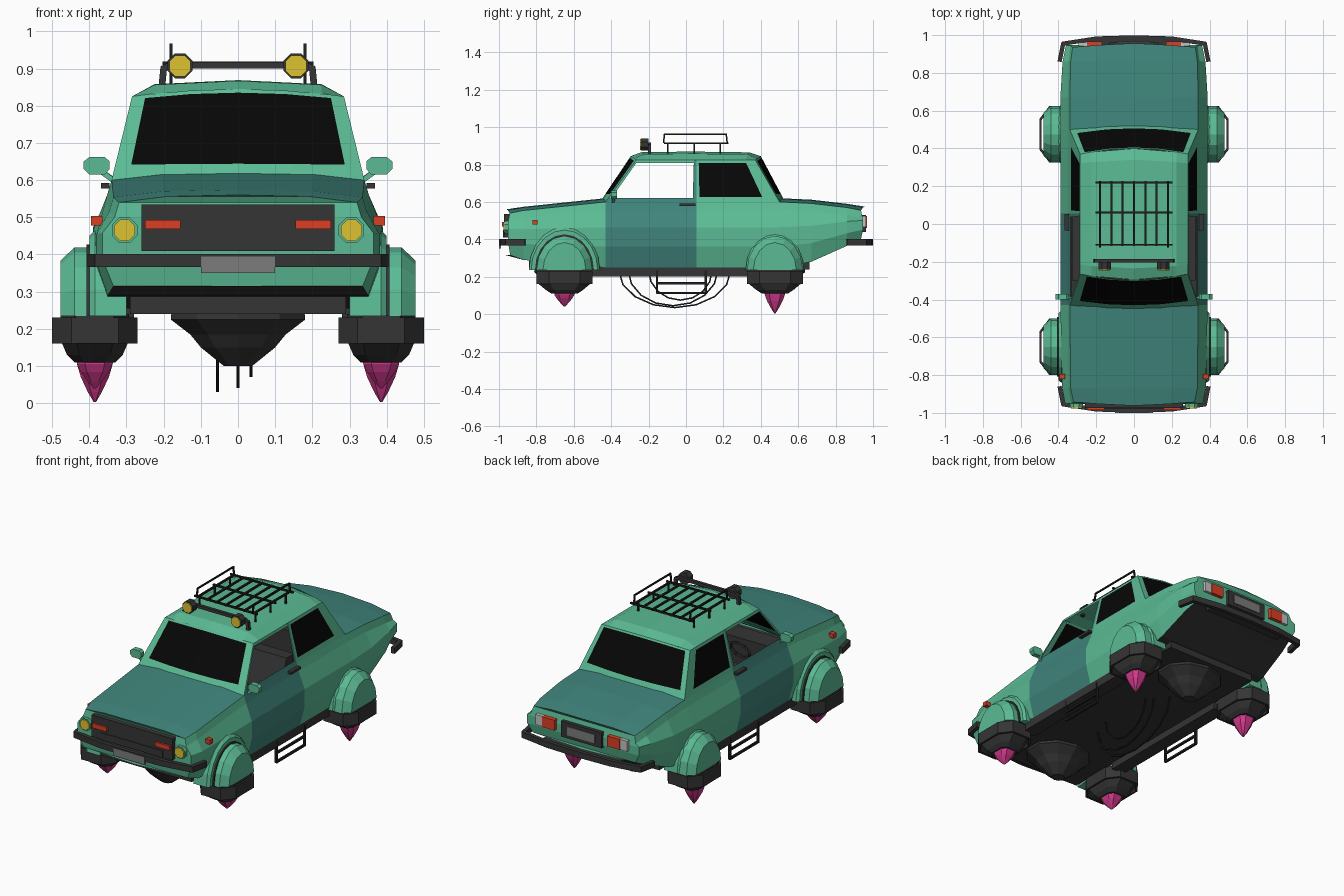
import bpy, bmesh, math
from mathutils import Vector

if "Cube" in bpy.data.objects:
    bpy.data.objects.remove(bpy.data.objects["Cube"])

def mat(name, r, g, b):
    m = bpy.data.materials.new(name)
    m.diffuse_color = (r, g, b, 1)
    m.use_nodes = True
    m.node_tree.nodes["Principled BSDF"].inputs["Base Color"].default_value = m.diffuse_color
    return m

GREEN = mat("body green", .105, .50, .30)
TEAL = mat("panel teal", .05, .235, .20)
DARK = mat("dark grey", .035, .035, .035)
BLACK = mat("wire black", .013, .013, .013)
GLASS = mat("black glass", .002, .002, .002)
PINK = mat("flame pink", .68, .045, .28)
YELLOW = mat("lamp yellow", .72, .55, .03)
RED = mat("lamp red", .72, .05, .018)
GREY = mat("plate grey", .20, .20, .20)
WHITE = mat("lamp white", .55, .55, .55)

def obj(name, verts, faces, mats, idx=None):
    me = bpy.data.meshes.new(name)
    me.from_pydata([tuple(v) for v in verts], [], faces)
    for m in mats:
        me.materials.append(m)
    if idx:
        me.polygons.foreach_set("material_index", idx)
    bm = bmesh.new()
    bm.from_mesh(me)
    bmesh.ops.recalc_face_normals(bm, faces=bm.faces)
    bm.to_mesh(me)
    bm.free()
    ob = bpy.data.objects.new(name, me)
    bpy.context.collection.objects.link(ob)
    return ob

def loft(name, rings, m):
    n = len(rings[0])
    faces = [(k*n+i, k*n+(i+1) % n, (k+1)*n+(i+1) % n, (k+1)*n+i)
             for k in range(len(rings)-1) for i in range(n)]
    faces += [tuple(range(n)), tuple(range((len(rings)-1)*n, len(rings)*n))]
    return obj(name, [p for r in rings for p in r], faces, [m])

def box(name, x0, x1, y0, y1, z0, z1, m):
    return loft(name, [[(x0, y0, z), (x1, y0, z), (x1, y1, z), (x0, y1, z)] for z in (z0, z1)], m)

def bars(name, paths, m, w, h=None):
    """Square bars along polylines: w sideways half size, h upright half size."""
    h = h or w
    V, F = [], []
    for path in paths:
        for a, b in zip(path, path[1:]):
            a, b = Vector(a), Vector(b)
            d = (b-a).normalized()
            up = Vector((0, 0, 1)) if abs(d.z) < .9 else Vector((0, 1, 0))
            s = d.cross(up).normalized()
            u = s.cross(d)
            o = len(V)
            for p in (a-d*w*.5, b+d*w*.5):
                V += [p+s*w+u*h, p-s*w+u*h, p-s*w-u*h, p+s*w-u*h]
            F += [tuple(o+i for i in f) for f in ((0, 1, 2, 3), (4, 5, 6, 7), (0, 1, 5, 4),
                                                 (1, 2, 6, 5), (2, 3, 7, 6), (3, 0, 4, 7))]
    return obj(name, V, F, [m])

def grid(name, c, us, vs, mats, rule, bow=0):
    """Panel between four corners; rule(i, j) gives a material index, or None for a hole."""
    c = [Vector(p) for p in c]
    V, F, I = [], [], []
    for v in vs:
        for u in us:
            q = 4*u*(1-u)
            p = c[0].lerp(c[1], u).lerp(c[2].lerp(c[3], u), v)
            V.append(p + (Vector((0, bow*q, .02*v*q)) if bow else Vector()))
    n = len(us)
    for j in range(len(vs)-1):
        for i in range(n-1):
            k = rule(i, j)
            if k is not None:
                F.append((j*n+i, j*n+i+1, (j+1)*n+i+1, (j+1)*n+i))
                I.append(k)
    return obj(name, V, F, mats, I)

def disc(name, x, y0, y1, z, r, m, n=8):
    pts = [(math.cos((i+.5)*2*math.pi/n)*r, math.sin((i+.5)*2*math.pi/n)*r) for i in range(n)]
    return loft(name, [[(x+a, y, z+b) for a, b in pts] for y in (y0, y1)], m)

# Lower body: y, top z, bottom z, belt half width, widest half width
stations = [(-.962, .56, .315, .32, .365), (-.87, .574, .29, .335, .38), (-.43, .62, .25, .34, .39),
            (.055, .62, .25, .34, .39), (.5, .62, .25, .34, .39), (.67, .612, .28, .34, .39),
            (.86, .59, .365, .335, .378), (.957, .575, .40, .325, .36)]
V, F, I = [], [], []
for k, (y, zt, zb, wb, wm) in enumerate(stations):
    h = zt-zb
    half = [(0, zt, 0), (wb*.6, zt-.004, 0), (wb, zt-.02, .3), (wb+.012, zt-.06, .7),
            (wm, zb+.58*h, 1), (wm, zb+.3*h, 1), (wm-.03, zb, .3), (0, zb, 0)]
    ring = half + [(-x, z, b) for x, z, b in half[-2:0:-1]]
    for x, z, b in ring:
        end = -1 if k == 0 else 1 if k == len(stations)-1 else 0
        V.append((x, y + end*(.025*b - .035*(x/wm)**2), z))
N = 14
for k in range(len(stations)-1):
    for i in range(N):
        top, low, cabin = i in (0, 1, 12, 13), i in (6, 7), k in (2, 3)
        if top and cabin:
            continue
        F.append((k*N+i, k*N+(i+1) % N, (k+1)*N+(i+1) % N, (k+1)*N+i))
        I.append(2 if low else 1 if top or k == 2 else 0)
for o in (0, (len(stations)-1)*N):
    for i in range(7):
        f = [o+i, o+i+1, o+(N-i-1) % N, o+(N-i) % N]
        F.append(tuple(dict.fromkeys(f)))
        I.append(0)
obj("body shell", V, F, [GREEN, TEAL, DARK], I)

# Roof
V, F = [], []
xs = (-.285, -.225, 0, .225, .285)
rows = ((-.265, -.03, .02, 1), (-.215, -.02, .042, .3), (.05, 0, .044, .3), (.32, .02, .04, .3), (.37, .03, .02, 1))
for y, bow, rise, e in rows:
    for x in xs:
        q = max(0, 1-(x/.285)**2)
        V.append((x, y+bow*q, .825+rise*q**e))
F = [(j*5+i, j*5+i+1, j*5+i+6, j*5+i+5) for j in range(4) for i in range(4)]
obj("roof", V, F, [GREEN])

# Windscreen, rear window, door frames and rear quarters
us, vs = (0, .065, .28, .5, .72, .935, 1), (0, .18, .96, 1)
pane = lambda i, j: 1 if 0 < i < 5 and j == 1 else 0
grid("windscreen", [(-.34, -.43, .6), (.34, -.43, .6), (-.285, -.265, .825), (.285, -.265, .825)],
     us, vs, [GREEN, GLASS], pane, -.03)
grid("rear_window", [(-.34, .5, .6), (.34, .5, .6), (-.285, .37, .825), (.285, .37, .825)],
     (0, .045, .28, .5, .72, .955, 1), vs, [GREEN, GLASS], pane, .03)
for s, side in ((-1, "left"), (1, "right")):
    b, t = .34*s, .285*s
    grid(side+"_door_frame", [(b, -.43, .6), (b, .055, .6), (t, -.265, .825), (t, .055, .825)],
         (0, .035, .96, 1), (0, .09, .93, 1), [GREEN, TEAL],
         lambda i, j: None if i == j == 1 else 1 if i == 2 or j == 0 else 0)
    grid(side+"_rear_quarter", [(b, .055, .6), (b, .5, .6), (t, .055, .825), (t, .37, .825)],
         (0, .04, .82, 1), (0, .12, .93, 1), [GREEN, GLASS], lambda i, j: 1 if i == j == 1 else 0)

    # Door furniture
    X = lambda a, c: sorted((a*s, c*s))
    box(side+"_door_lining", *X(.322, .33), -.42, .49, .3, .6, DARK)
    box(side+"_door_handle", *X(.345, .368), -.035, .052, .578, .592, DARK)
    mirror = [(.345, .63), (.358, .615), (.4, .615), (.415, .63), (.415, .65), (.4, .662), (.358, .662), (.345, .65)]
    loft(side+"_mirror", [[(x*s, y, z) for x, z in mirror] for y in (-.4, -.37)], GREEN)
    bars(side+"_mirror_arm", [[(.335*s, -.39, .6), (.37*s, -.385, .625)]], GREEN, .007)
    box(side+"_side_marker", *X(.365, .395), -.82, -.793, .478, .504, RED)

    # Sill and boarding ladder
    box(side+"_sill", *X(.28, .36), -.52, .35, .2, .256, DARK)
    lx = .355*s
    bars(side+"_ladder", [[(lx, -.155, .23), (lx, -.155, .113), (lx, .105, .113), (lx, .105, .23)],
                          [(lx, -.155, .165), (lx, .105, .165)]], BLACK, .006)

    # Seats
    box(side+"_seat", *X(.05, .27), -.2, .06, .33, .43, DARK)
    loft(side+"_seat_back", [[(x*s, y+d, z) for x, y in ((.05, .0), (.27, .0), (.27, .07), (.05, .07))]
                             for z, d in ((.42, 0), (.58, .05), (.612, .06))], DARK)

    # Head lamps, indicators and tail lamps
    disc(side+"_headlamp_ring", .305*s, -.97, -.9, .465, .037, GREEN)
    disc(side+"_headlamp", .305*s, -.976, -.96, .465, .031, YELLOW)
    box(side+"_front_indicator", *X(.155, .25), -.985, -.96, .468, .493, RED)
    box(side+"_tail_lamp", *X(.17, .25), .93, .967, .465, .525, RED)
    box(side+"_reverse_lamp", *X(.25, .295), .92, .962, .465, .525, WHITE)

    # Hover pods
    for yc, tip, top, flare, end in ((-.65, .04, .14, .19, "front"), (.475, .003, .13, .156, "rear")):
        nm = side+"_"+end+"_"
        def dome(part, steps, m, n):
            loft(nm+part, [[(x*s, yc+a*math.cos(math.pi*i/n), .235+h*math.sin(math.pi*i/n))
                            for i in range(n+1)] for x, a, h in steps], m)
        dome("arch", [(.3, flare, flare+.04), (.385, flare, flare+.04), (.4, flare-.012, flare+.025)], GREEN, 10)
        if end == "front":
            dome("arch_liner", [(.3, .158, .192), (.408, .158, .192)], DARK, 10)
        dome("pod", [(.315, .15, .184), (.44, .15, .184), (.478, .115, .148)], GREEN, 8)
        cx = .385*s
        def oct_ring(hx, hy, z):
            return [(cx+a*hx, yc+b*hy, z) for a, b in ((1, .55), (.55, 1), (-.55, 1), (-1, .55),
                                                      (-1, -.55), (-.55, -1), (.55, -1), (1, -.55))]
        loft(nm+"thruster", [oct_ring(.092, .148, .24), oct_ring(.092, .148, .17),
                             oct_ring(.075, .1, .13), oct_ring(.055, .07, .11)], DARK)
        o1, o2, i2, i1 = (oct_ring(.115, .15, .23), oct_ring(.115, .15, .16),
                          oct_ring(.104, .138, .16), oct_ring(.104, .138, .23))
        rim = [o1, o2, i2, i1]
        obj(nm+"thruster_rim", [p for r in rim for p in r],
            [(k*8+i, k*8+(i+1) % 8, (k+1) % 4*8+(i+1) % 8, (k+1) % 4*8+i) for k in range(4) for i in range(8)], [DARK])
        loft(nm+"flame", [oct_ring(.05, .056, top), oct_ring(.048, .054, .105), oct_ring(.038, .042, .07+tip*.35),
                          oct_ring(.019, .02, .028+tip*.75), oct_ring(.003, .003, tip)], PINK)

# Cabin floor, dashboard and rear bench
box("cabin_floor", -.33, .33, -.43, .5, .29, .31, DARK)
box("dashboard", -.325, .325, -.42, -.3, .45, .602, DARK)
box("rear_bench", -.3, .3, .2, .48, .31, .44, DARK)
box("rear_shelf", -.32, .32, .36, .5, .44, .605, DARK)
bars("steering_wheel", [[(-.16+.06*math.cos(a*math.pi/4), -.27+.03*math.sin(a*math.pi/4),
                          .55+.055*math.sin(a*math.pi/4)) for a in range(9)]], DARK, .006)

# Underbody and lift engines
box("underbody", -.29, .29, -.84, .66, .24, .3, DARK)
for yc, end in ((-.65, "front"), (.475, "rear")):
    loft(end+"_lift_engine", [[(r*math.cos((i+.5)*math.pi/5), yc+.85*r*math.sin((i+.5)*math.pi/5), z) for i in range(10)]
                              for z, r in ((.28, .185), (.225, .19), (.185, .135), (.15, .105), (.1, .04))], DARK)
bars("hanging_cables", [[(x, (a+b)/2-(b-a)/2*math.cos(math.pi*i/8), .235-(.235-z)*math.sin(math.pi*i/8))
                         for i in range(9)]
                        for x, a, b, z in ((-.055, -.36, .24, .035), (0, -.31, .17, .045), (.035, -.2, .14, .075))],
     BLACK, .004)

# Grille, plates and bumpers
box("grille", -.26, .26, -.974, -.92, .41, .535, DARK)
box("grille_lower_band", -.2, .2, -.978, -.95, .41, .45, DARK)
box("front_plate", -.1, .1, -1.0, -.99, .35, .395, GREY)
box("rear_panel", -.13, .13, .93, .962, .44, .53, DARK)
box("rear_plate", -.09, .09, .96, .967, .46, .51, GREY)
for f, end in ((-1, "front"), (1, "rear")):
    path = [(.393, .865), (.375, .955), (.2, .982), (0, .988)]
    path += [(-x, y) for x, y in path[-2::-1]]
    bars(end+"_bumper", [[(x, y*f, .384) for x, y in path]], DARK, .011, .017)
    box(end+"_bumper_mount", -.25, .25, min(.92*f, .985*f), max(.92*f, .985*f), .372, .396, DARK)

# Roof rack
rack = [[(x, -.115, .914), (x, .225, .914)] for x in (-.18, -.12, -.06, 0, .06, .12, .18)]
rack += [[(-.2, y, .914), (.2, y, .914)] for y in (-.11, .06, .22)]
bars("roof_rack", rack, BLACK, .005)
rails = []
for x in (-.18, .18):
    rails.append([(x, -.12, .918), (x, -.115, .963), (x, .215, .963), (x, .22, .918)])
    rails += [[(x, y, .855), (x, y, .914)] for y in (-.098, .043, .182)]
bars("rack_rails", rails, BLACK, .004)

# Roof lamp bar
bars("lamp_bar", [[(-.205, -.195, .85), (-.2, -.195, .9), (-.18, -.195, .909), (.18, -.195, .909),
                   (.2, -.195, .9), (.205, -.195, .85)]], DARK, .009)
for s, side in ((-1, "left"), (1, "right")):
    disc(side+"_roof_lamp_housing", .156*s, -.24, -.2, .907, .036, DARK)
    disc(side+"_roof_lamp_glass", .156*s, -.246, -.238, .907, .031, YELLOW)
